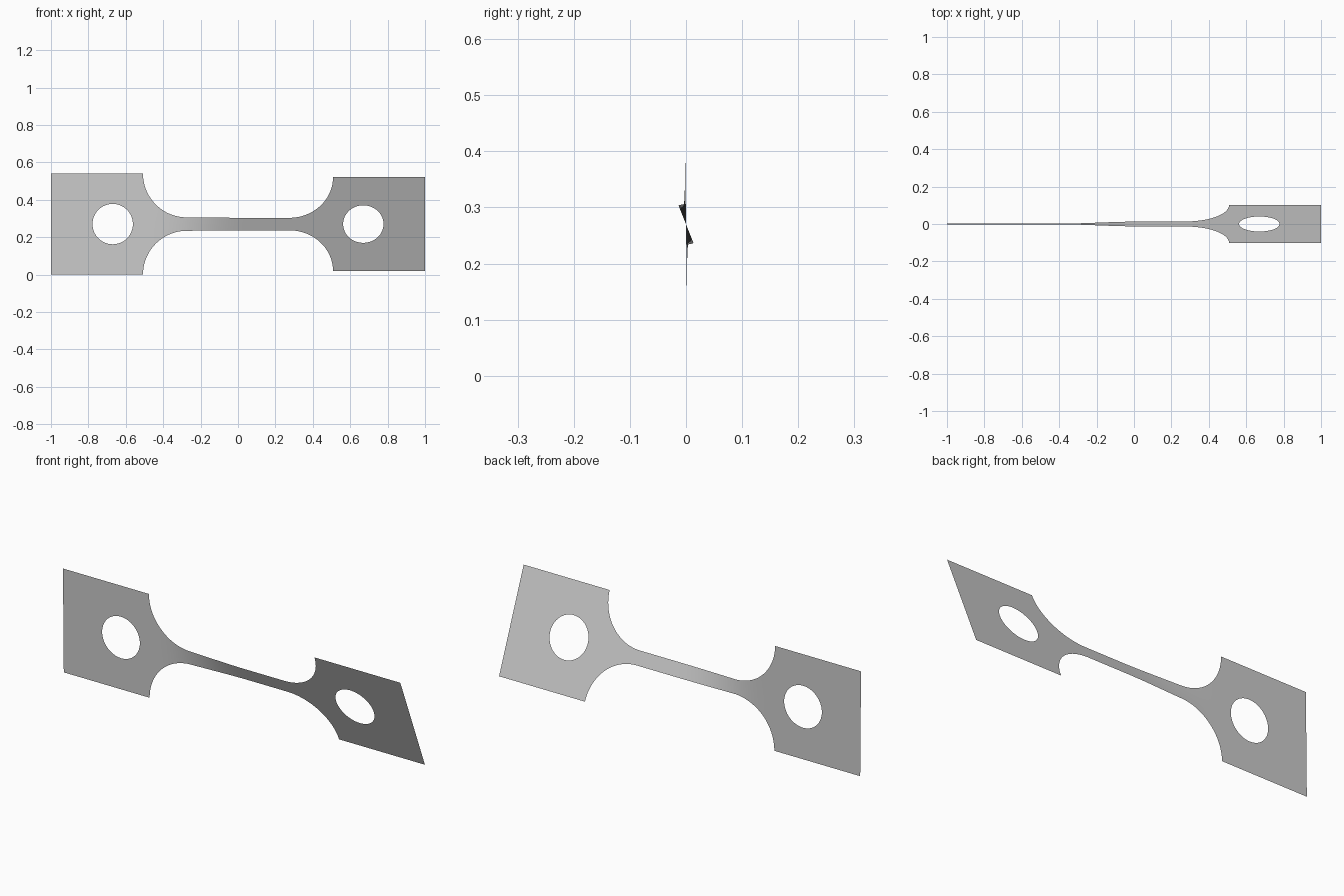
import bpy
import bmesh
import math

if "Cube" in bpy.data.objects:
    bpy.data.objects.remove(bpy.data.objects["Cube"])

HALF = 0.27          # half height of the end plates
NECK = 0.036         # half height of the narrow neck
PLATE_X = 0.508      # inner edge of the plates
FILLET = HALF - NECK
HOLE_X, HOLE_R = 0.67, 0.108
STEPS = 32


def half_height(x):
    """Outline: square plate, round fillet, straight neck."""
    a = abs(x)
    if a >= PLATE_X:
        return HALF
    d = a - (PLATE_X - FILLET)
    if d <= 0:
        return NECK
    return HALF - math.sqrt(max(FILLET ** 2 - d ** 2, 0))


def hole_half(x):
    d = abs(x) - HOLE_X
    return math.sqrt(max(HOLE_R ** 2 - d ** 2, 0))


def twist(x):
    """Tilt of the sheet, easing from upright to fully twisted."""
    t = min(max((x + 0.46) / 0.52, 0), 1)
    return math.radians(0.7 + 21.2 * t * t * (3 - 2 * t))


# Stations along one half, mirrored for the other
side = [1.0, PLATE_X]
for i in range(STEPS + 1):
    side.append(HOLE_X - HOLE_R * math.cos(math.pi * i / STEPS))
    side.append(PLATE_X - FILLET + FILLET * math.sin(math.pi / 2 * i / STEPS))
side += [0.27 * i / 12 for i in range(13)]
stations = sorted({round(s * x, 5) for x in side for s in (-1, 1)})

# Twisted sheet: an upper and a lower strip that part around the holes
bm = bmesh.new()


def point(x, v):
    a = twist(x)
    return bm.verts.new((x, -v * math.sin(a), HALF + v * math.cos(a)))


for sign in (1, -1):
    previous = None
    for x in stations:
        column = (point(x, sign * hole_half(x)), point(x, sign * half_height(x)))
        if previous:
            ring = [previous[0], column[0], column[1], previous[1]]
            bm.faces.new(ring if sign > 0 else ring[::-1])
        previous = column
bmesh.ops.remove_doubles(bm, verts=bm.verts, dist=1e-5)
for face in bm.faces:
    face.smooth = True

mesh = bpy.data.meshes.new("twisted_strip")
bm.to_mesh(mesh)
bm.free()
strip = bpy.data.objects.new("twisted_strip", mesh)
bpy.context.collection.objects.link(strip)

# Plain grey metal
grey = bpy.data.materials.new("plain_grey")
grey.use_nodes = True
colour = (0.6, 0.6, 0.6, 1)
grey.diffuse_color = colour
grey.node_tree.nodes["Principled BSDF"].inputs["Base Color"].default_value = colour
mesh.materials.append(grey)
